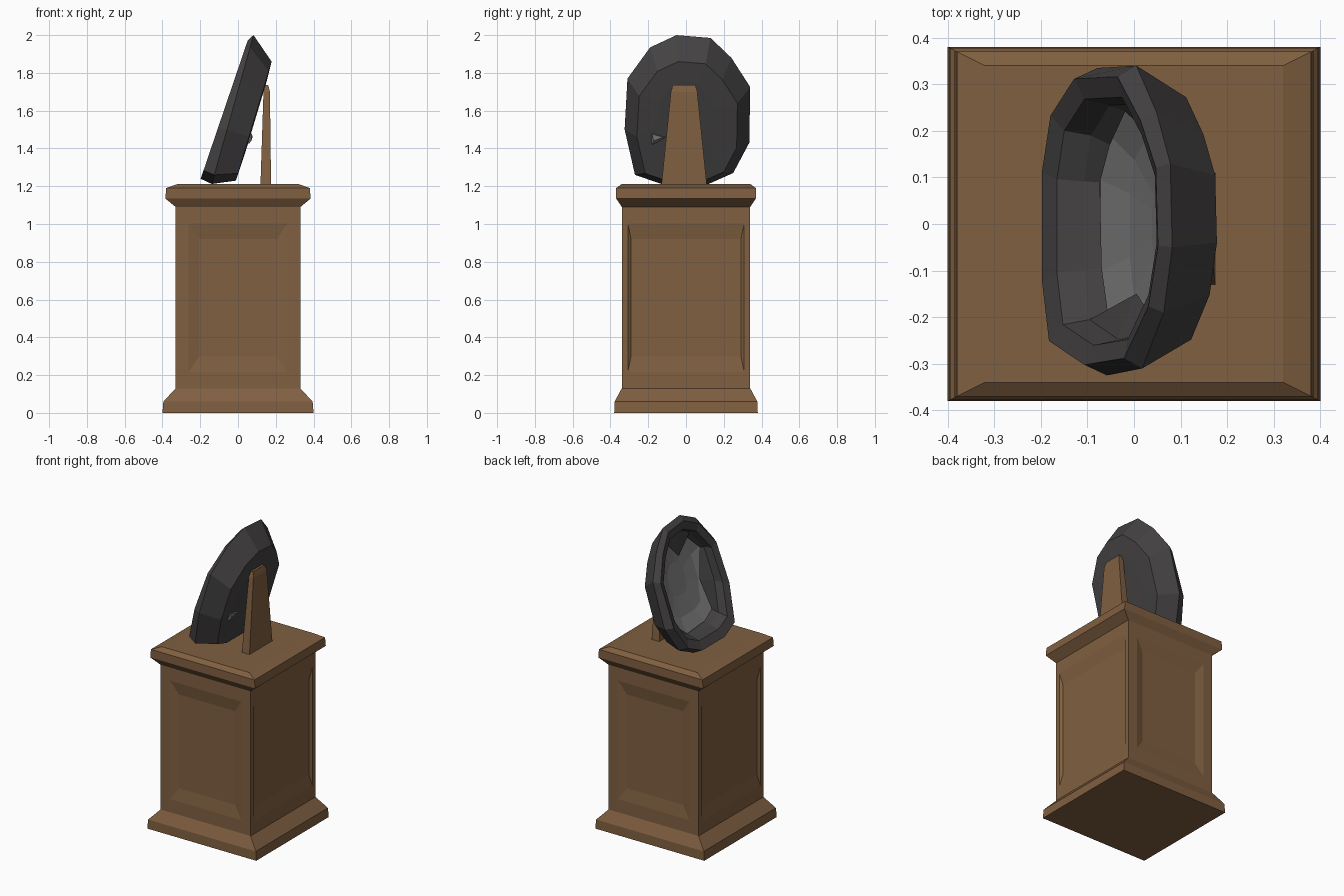
import bpy, bmesh, math

if "Cube" in bpy.data.objects:
    bpy.data.objects.remove(bpy.data.objects["Cube"])


def material(name, rgb):
    m = bpy.data.materials.new(name)
    m.diffuse_color = (*rgb, 1)
    m.use_nodes = True
    m.node_tree.nodes["Principled BSDF"].inputs["Base Color"].default_value = m.diffuse_color
    return m


wood = material("brown wood", (0.215, 0.115, 0.052))
stone = material("dark stone", (0.058, 0.054, 0.054))
crystal = material("grey crystal", (0.19, 0.19, 0.19))


def loft(name, rings, mat, cap_start=True, cap_end=True):
    """Skin a stack of closed rings that share a point count."""
    bm = bmesh.new()
    vs = [[bm.verts.new(p) for p in r] for r in rings]
    n = len(rings[0])
    for a, b in zip(vs, vs[1:]):
        for i in range(n):
            j = (i + 1) % n
            bm.faces.new((a[i], a[j], b[j], b[i]))
    if cap_start:
        bm.faces.new(vs[0][::-1])
    if cap_end:
        bm.faces.new(vs[-1])
    bmesh.ops.recalc_face_normals(bm, faces=bm.faces)
    me = bpy.data.meshes.new(name)
    bm.to_mesh(me)
    bm.free()
    me.materials.append(mat)
    ob = bpy.data.objects.new(name, me)
    bpy.context.collection.objects.link(ob)
    return ob


def rect(hx, hy, z, cx=0.0, cy=0.0):
    return [(cx - hx, cy - hy, z), (cx + hx, cy - hy, z),
            (cx + hx, cy + hy, z), (cx - hx, cy + hy, z)]


# Pedestal: stepped base, shaft and moulded cap
pedestal = loft("pedestal", [
    rect(0.40, 0.38, 0), rect(0.395, 0.378, 0.06), rect(0.33, 0.34, 0.13),
    rect(0.33, 0.34, 1.09), rect(0.385, 0.37, 1.135),
    rect(0.38, 0.37, 1.19), rect(0.32, 0.34, 1.212)], wood)

# Recessed panels on the four shaft faces
bm = bmesh.new()
bm.from_mesh(pedestal.data)
bm.faces.ensure_lookup_table()
sides = [f for f in bm.faces if abs(f.normal.z) < 0.01 and f.calc_area() > 0.5]
for f in sides:
    on_x = abs(f.normal.x) > 0.5
    inward = -f.normal.copy()
    for in_side, in_z, depth in ((0.035 if on_x else 0.07, 0.09, 0.0),
                                 (0.02 if on_x else 0.06, 0.085, 0.014)):
        bmesh.ops.inset_individual(bm, faces=[f], thickness=0.01)
        c = f.calc_center_median()
        for v in f.verts:
            d = v.co - c
            v.co.z -= math.copysign(in_z - 0.01, d.z)
            if on_x:
                v.co.y -= math.copysign(in_side - 0.01, d.y)
            else:
                v.co.x -= math.copysign(in_side - 0.01, d.x)
            v.co += inward * depth
bm.to_mesh(pedestal.data)
bm.free()

# Tapered support behind the stone
loft("support", [rect(0.028, 0.12, 1.21, 0.147, -0.01),
                 rect(0.017, 0.07, 1.70, 0.152, -0.01),
                 rect(0.010, 0.06, 1.735, 0.150, -0.01)], wood)

# Leaning hollow stone: outline in (y, z), offset along a tilted plane
outline = [(-0.05, 2.0), (0.13, 1.985), (0.24, 1.88), (0.34, 1.725),
           (0.335, 1.43), (0.25, 1.27), (0.12, 1.212), (-0.13, 1.212),
           (-0.27, 1.26), (-0.325, 1.5), (-0.31, 1.77), (-0.19, 1.935)]


def ring(scale, x_mid, slope, zc=1.6):
    """Outline scaled about (0, zc); scale may be one value or one per point."""
    if not isinstance(scale, list):
        scale = [scale] * len(outline)
    pts = []
    for (y, z), s in zip(outline, scale):
        yy, zz = y * s, zc + (z - zc) * s
        pts.append((x_mid + (zz - 1.6) * slope, yy, zz))
    return pts


jagged = [0.36, 0.72, 0.70, 0.55, 0.72, 0.68, 0.75, 0.72, 0.70, 0.46, 0.74, 0.68]
loft("stone_shell", [
    ring(0.45, 0.105, 0.30, 1.55),    # back face
    ring(0.80, 0.100, 0.30, 1.30),    # back edge
    ring(1.00, -0.030, 0.28),         # widest outline
    ring(0.93, -0.075, 0.34),         # front rim
    ring(0.80, -0.060, 0.34),         # inner lip
    ring(0.76, -0.010, 0.33),         # cavity wall
    ring(jagged, 0.020, 0.32)],       # jagged edge over the crystal
    stone, True, False)

# Pale crystal bowl inside the cavity
loft("crystal_bowl", [ring(0.78, 0.022, 0.31), ring(0.55, 0.055, 0.30),
                      ring(0.25, 0.068, 0.30)], crystal, False, True)
bowl = bpy.data.objects["crystal_bowl"].data
if bowl.polygons[-1].normal.x > 0:
    bowl.flip_normals()

# Small crystal chip showing through the back of the shell
loft("crystal_chip", [
    [(0.055, -0.19, 1.49), (0.055, -0.18, 1.42), (0.055, -0.10, 1.46)],
    [(0.074, -0.18, 1.475), (0.070, -0.17, 1.44), (0.077, -0.12, 1.46)]], crystal)
